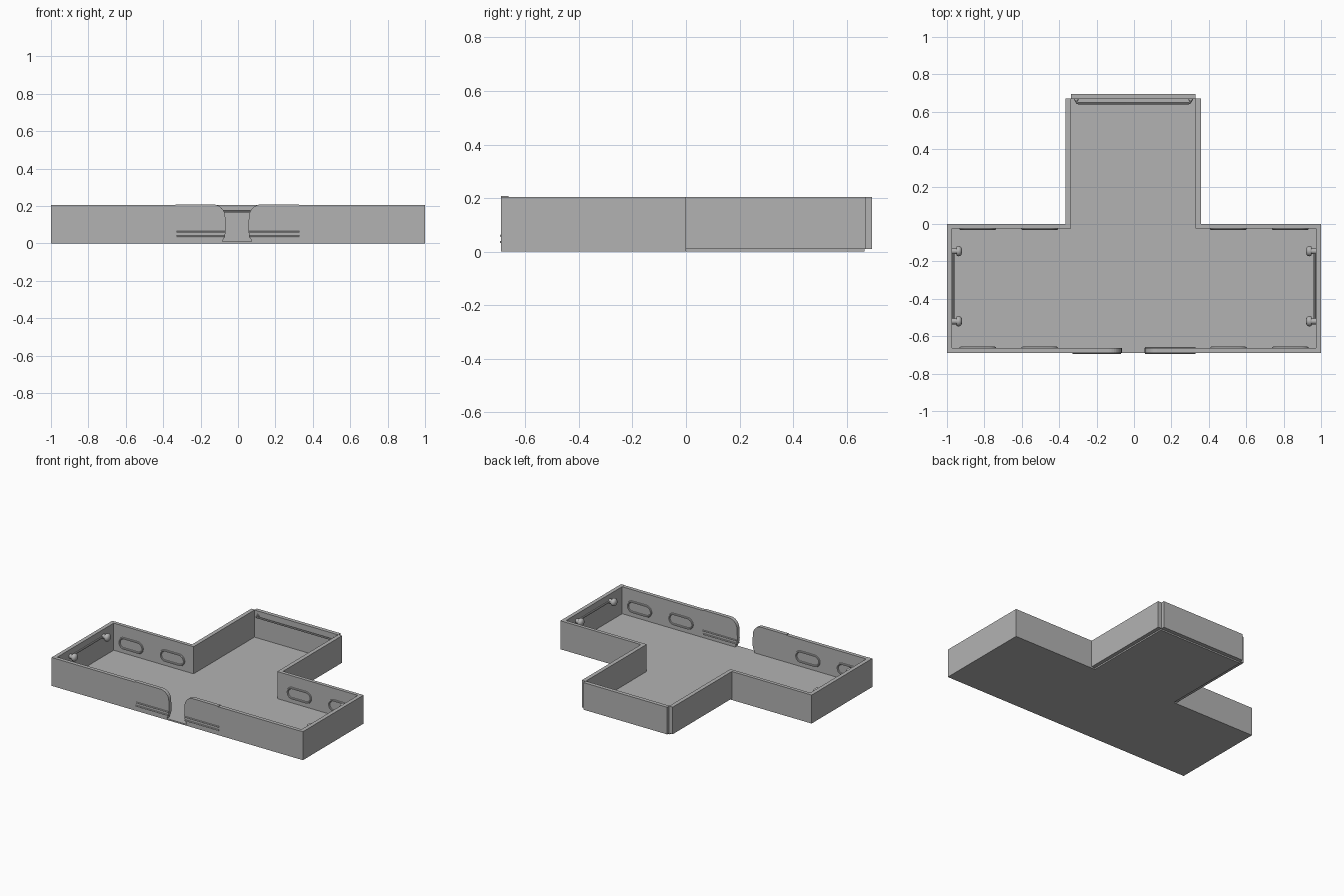
import bpy, bmesh, math
from mathutils import Vector

if "Cube" in bpy.data.objects:
    bpy.data.objects.remove(bpy.data.objects["Cube"])

grey = bpy.data.materials.new("grey")
grey.diffuse_color = (0.45, 0.45, 0.45, 1)
grey.use_nodes = True
grey.node_tree.nodes["Principled BSDF"].inputs["Base Color"].default_value = grey.diffuse_color

TOP = 0.205      # wall height
FLOOR = 0.01     # floor thickness
MID = -0.003     # centre line of the stem


def finish(bm, name, smooth=False):
    bmesh.ops.recalc_face_normals(bm, faces=bm.faces)
    me = bpy.data.meshes.new(name)
    bm.to_mesh(me)
    bm.free()
    ob = bpy.data.objects.new(name, me)
    bpy.context.collection.objects.link(ob)
    me.materials.append(grey)
    if smooth:
        bpy.ops.object.select_all(action='DESELECT')
        ob.select_set(True)
        bpy.context.view_layer.objects.active = ob
        bpy.ops.object.shade_smooth_by_angle(angle=math.radians(40))
    return ob


def prism(name, points, offset):
    """Extrude a flat outline of 3D points along an offset."""
    bm = bmesh.new()
    face = bm.faces.new([bm.verts.new(p) for p in points])
    ext = bmesh.ops.extrude_face_region(bm, geom=[face])
    moved = [v for v in ext['geom'] if isinstance(v, bmesh.types.BMVert)]
    bmesh.ops.translate(bm, verts=moved, vec=offset)
    return finish(bm, name)


def box(name, x0, x1, y0, y1, z0, z1):
    return prism(name, [(x0, y0, z0), (x1, y0, z0), (x1, y1, z0), (x0, y1, z0)], (0, 0, z1 - z0))


def tube(name, points, radius, closed=False, sides=8):
    """Sweep a small circle along a path lying in a plane."""
    pts = [Vector(p) for p in points]
    n = len(pts)
    normal = Vector((0, 0, 1))
    if max(p.z for p in pts) - min(p.z for p in pts) > 1e-4:
        normal = Vector((0, 1, 0))
    bm = bmesh.new()
    rings = []
    for i, p in enumerate(pts):
        a = pts[i - 1] if closed or i > 0 else p
        b = pts[(i + 1) % n] if closed or i < n - 1 else p
        side = (b - a).normalized().cross(normal)
        rings.append([bm.verts.new(p + radius * (math.cos(t) * side + math.sin(t) * normal))
                      for t in (2 * math.pi * k / sides for k in range(sides))])
    for i in range(n if closed else n - 1):
        r, s = rings[i], rings[(i + 1) % n]
        for k in range(sides):
            j = (k + 1) % sides
            bm.faces.new((r[k], r[j], s[j], s[k]))
    if not closed:
        bm.faces.new(rings[0])
        bm.faces.new(rings[-1])
    return finish(bm, name, True)


def lathe_x(name, profile, y, z, sides=16):
    """Turn (x, radius) pairs about an axis parallel to x."""
    bm = bmesh.new()
    rings = [[bm.verts.new((x, y + r * math.cos(2 * math.pi * k / sides),
                            z + r * math.sin(2 * math.pi * k / sides)))
              for k in range(sides)] for x, r in profile]
    for r, s in zip(rings, rings[1:]):
        for k in range(sides):
            j = (k + 1) % sides
            bm.faces.new((r[k], r[j], s[j], s[k]))
    bm.faces.new(rings[0])
    bm.faces.new(rings[-1])
    return finish(bm, name, True)


# T-shaped floor
outline = [(-0.98, -0.69), (0.98, -0.69), (0.98, -0.01), (MID + 0.335, -0.01),
           (MID + 0.335, 0.667), (MID - 0.335, 0.667), (MID - 0.335, -0.01), (-0.98, -0.01)]
prism("floor", [(x, y, 0) for x, y in outline], (0, 0, FLOOR))

# Stem end wall, hung slightly outside the floor
box("stem_end_wall", MID - 0.333, MID + 0.333, 0.667, 0.695, FLOOR, TOP)

for s, label in ((-1, "left"), (1, "right")):
    # Outer side wall, shoulder wall and stem wall
    box(label + "_side_wall", s * 0.972, s, -0.69, 0, 0, TOP)
    box(label + "_shoulder_wall", MID + s * 0.335, s * 0.972, -0.025, 0, 0, TOP)
    box(label + "_stem_wall", MID + s * 0.333, MID + s * 0.362, -0.024, 0.672, FLOOR, TOP)

    # Front wall with rounded edge at the entrance
    gap = [(0.083, 0), (0.074, 0.02), (0.064, 0.045), (0.06, 0.07), (0.063, 0.14)]
    for k in range(1, 9):
        t = k * math.pi / 16
        gap.append((0.128 - 0.065 * math.cos(t), 0.14 + 0.068 * math.sin(t)))
    gap += [(0.33, 0.208), (0.33, 0.204)]
    pts = [(s * 0.972, -0.69, 0)] + [(s * x - 0.005, -0.69, z) for x, z in gap]
    pts.append((s * 0.972, -0.69, 0.204))
    prism(label + "_front_wall", pts, (0, 0.027, 0))

    # Rails beside the entrance
    for z in (0.036, 0.06):
        tube(label + "_front_rail", [(s * 0.065 - 0.005, -0.69, z), (s * 0.33, -0.69, z)], 0.005)
        if s > 0:
            tube("inner_rail", [(0.06, -0.663, z), (0.33, -0.663, z)], 0.005)

    # Oval rims on the inner faces of the front and shoulder walls
    for cx in (0.505, 0.835):
        for y, place in ((-0.025, "shoulder"), (-0.663, "front")):
            path = []
            for k in range(24):
                t = 2 * math.pi * (k + 0.5) / 24
                shift = math.copysign(0.055, math.cos(t))
                path.append((s * cx + shift + 0.037 * math.cos(t), y, 0.08 + 0.037 * math.sin(t)))
            tube(label + "_" + place + "_oval", path, 0.007, closed=True)

    # Mushroom knobs and the thin rod joining them
    knob = [(0.975, 0.016), (0.95, 0.016), (0.948, 0.024), (0.94, 0.028),
            (0.93, 0.026), (0.922, 0.018), (0.919, 0.006)]
    for y in (-0.145, -0.52):
        lathe_x(label + "_knob", [(s * x, r) for x, r in knob], y, 0.157)
    tube(label + "_rod", [(s * 0.967, -0.52, 0.157), (s * 0.967, -0.145, 0.157)], 0.006)

# Hanging bar across the stem end wall
half = [(0.306, 0.67), (0.306, 0.655), (0.301, 0.648), (0.292, 0.645)]
path = [(MID - x, y, 0.17) for x, y in half] + [(MID + x, y, 0.17) for x, y in reversed(half)]
tube("stem_bar", path, 0.006)
for s in (-1, 1):
    bm = bmesh.new()
    bmesh.ops.create_cone(bm, cap_ends=True, segments=12, radius1=0.012, radius2=0.012, depth=0.008)
    for v in bm.verts:
        v.co = Vector((v.co.x + MID + s * 0.306, v.co.z + 0.664, v.co.y + 0.17))
    finish(bm, "bar_mount", True)
